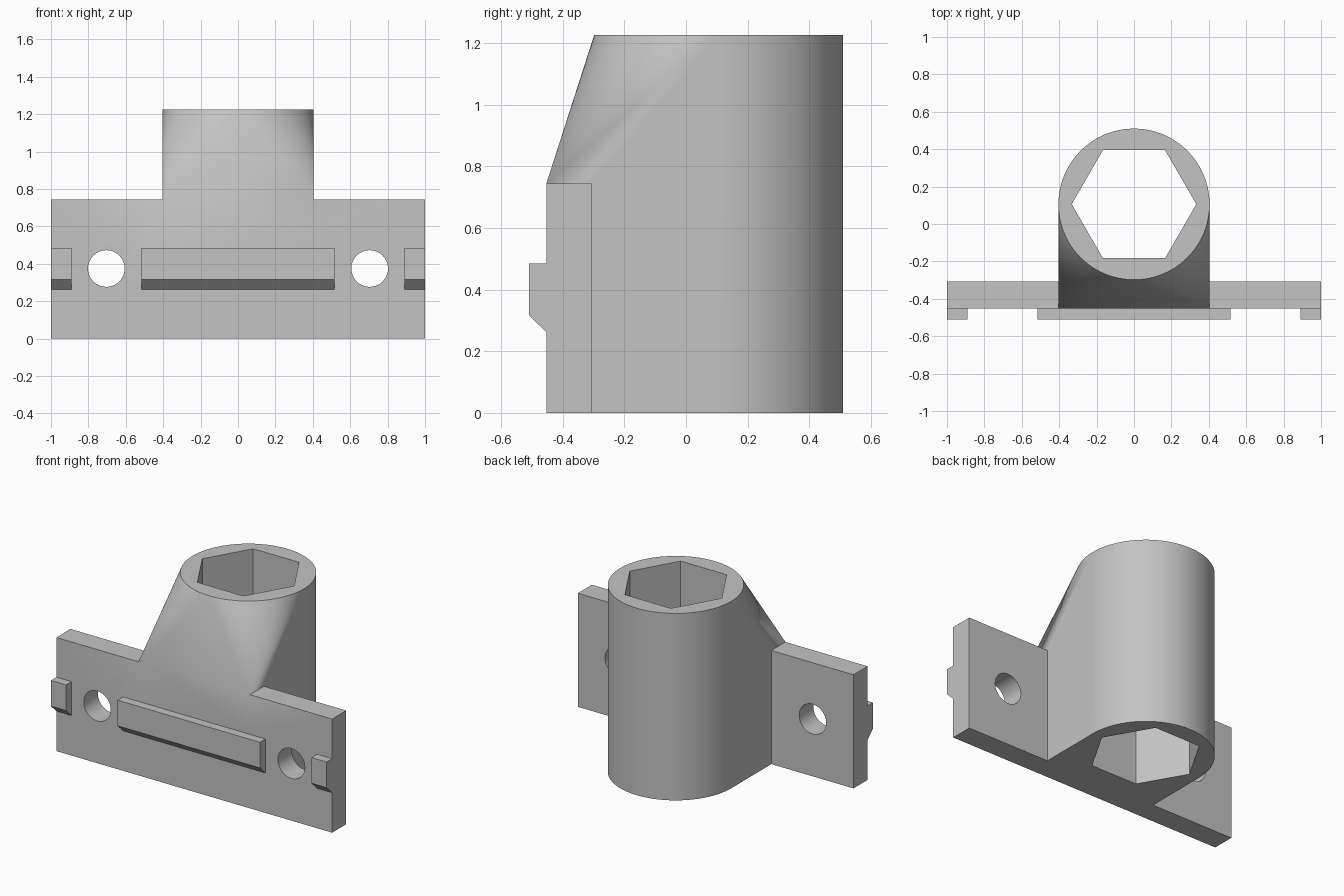
import bpy, bmesh, math
from mathutils import Vector

cube = bpy.data.objects.get("Cube")
if cube:
    bpy.data.objects.remove(cube, do_unlink=True)

grey = bpy.data.materials.new("light_grey")
grey.use_nodes = True
colour = (0.55, 0.55, 0.55, 1)
grey.diffuse_color = colour
grey.node_tree.nodes["Principled BSDF"].inputs["Base Color"].default_value = colour

FRONT, BACK = -0.453, -0.307      # plate faces in y
RADIUS, AXIS_Y, HEIGHT = 0.404, 0.106, 1.226
PLATE_TOP, HOLE_X, HOLE_Z = 0.745, 0.704, 0.375


def finish(name, bm):
    bmesh.ops.recalc_face_normals(bm, faces=bm.faces[:])
    mesh = bpy.data.meshes.new(name)
    bm.to_mesh(mesh)
    bm.free()
    mesh.materials.append(grey)
    obj = bpy.data.objects.new(name, mesh)
    bpy.context.collection.objects.link(obj)
    return obj


def prism(name, points, direction):
    """Extrude a closed outline of 3D points along a direction."""
    bm = bmesh.new()
    face = bm.faces.new([bm.verts.new(p) for p in points])
    made = bmesh.ops.extrude_face_region(bm, geom=[face])["geom"]
    bmesh.ops.translate(bm, vec=Vector(direction),
                        verts=[v for v in made if isinstance(v, bmesh.types.BMVert)])
    return finish(name, bm)


def ring(sides, radius):
    return [(radius * math.cos(2 * math.pi * i / sides),
             radius * math.sin(2 * math.pi * i / sides)) for i in range(sides)]


def combine(target, other, operation):
    mod = target.modifiers.new(operation.lower(), 'BOOLEAN')
    mod.operation, mod.solver, mod.object = operation, 'EXACT', other
    bpy.context.view_layer.objects.active = target
    bpy.ops.object.modifier_apply(modifier=mod.name)
    bpy.data.objects.remove(other, do_unlink=True)


# Socket: hull around an upright cylinder and the middle of the plate
bm = bmesh.new()
for z in (0, HEIGHT):
    for x, y in ring(96, RADIUS):
        bm.verts.new((x, y + AXIS_Y, z))
for x in (-RADIUS, RADIUS):
    for z in (0, PLATE_TOP):
        bm.verts.new((x, FRONT, z))
bmesh.ops.convex_hull(bm, input=bm.verts[:])
bmesh.ops.dissolve_limit(bm, angle_limit=0.002, verts=bm.verts[:], edges=bm.edges[:])
bracket = finish("socket_bracket", bm)

# Mounting plate
plate = prism("plate", [(-1, FRONT, 0), (1, FRONT, 0),
                        (1, FRONT, PLATE_TOP), (-1, FRONT, PLATE_TOP)],
              (0, BACK - FRONT, 0))
combine(bracket, plate, 'UNION')

# Hexagonal bore and two screw holes
bore = prism("bore_cutter", [(x, y + AXIS_Y, -0.1) for x, y in ring(6, 0.333)],
             (0, 0, HEIGHT + 0.2))
combine(bracket, bore, 'DIFFERENCE')
for side in (-1, 1):
    hole = prism("hole_cutter", [(side * HOLE_X + x, FRONT - 0.1, HOLE_Z + z)
                                 for x, z in ring(48, 0.098)], (0, 0.35, 0))
    combine(bracket, hole, 'DIFFERENCE')

# Locating ridges with a chamfered underside
profile = [(FRONT, 0.262), (-0.51, 0.317), (-0.51, 0.485), (FRONT, 0.485)]
parts = [bracket]
for name, start, end in (("right_ridge", -1, -0.89),
                         ("middle_ridge", -0.516, 0.516),
                         ("left_ridge", 0.89, 1)):
    parts.append(prism(name, [(start, y, z) for y, z in profile], (end - start, 0, 0)))

# Smooth the round surfaces and keep the edges crisp
bpy.ops.object.select_all(action='DESELECT')
for part in parts:
    part.select_set(True)
bpy.context.view_layer.objects.active = bracket
bpy.ops.object.shade_smooth_by_angle(angle=math.radians(25))
